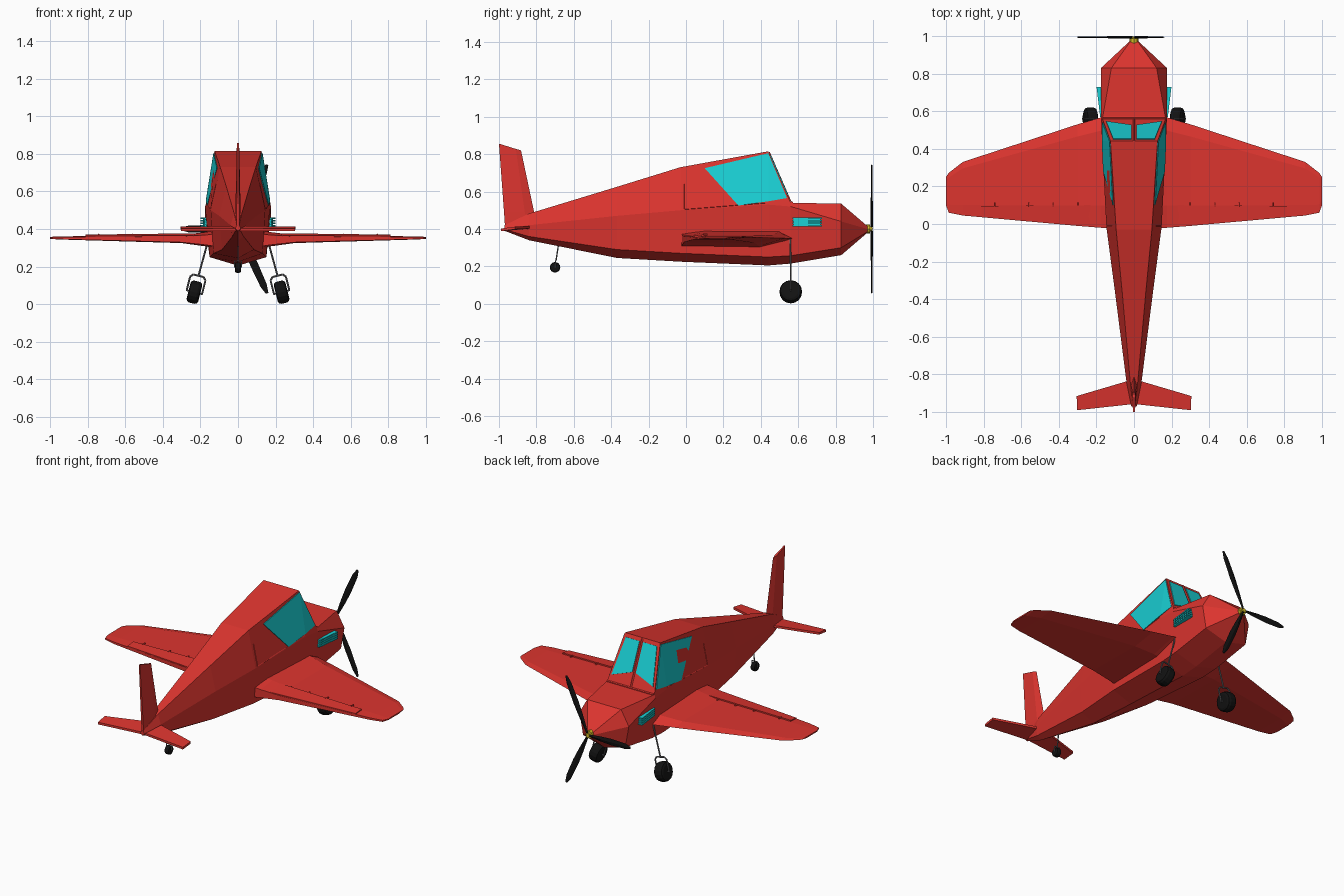
import bpy, bmesh, math
from mathutils import Vector, Matrix

if "Cube" in bpy.data.objects:
    bpy.data.objects.remove(bpy.data.objects["Cube"])


def material(name, rgb):
    m = bpy.data.materials.new(name)
    m.diffuse_color = (*rgb, 1)
    m.use_nodes = True
    m.node_tree.nodes["Principled BSDF"].inputs["Base Color"].default_value = m.diffuse_color
    return m


RED = material("red_paint", (0.72, 0.035, 0.028))
CYAN = material("cyan_glass", (0.01, 0.63, 0.66))
BLACK = material("black_rubber", (0.006, 0.006, 0.006))
YELLOW = material("yellow_hub", (0.65, 0.5, 0.02))
GREY = material("grey_metal", (0.13, 0.13, 0.14))


def finish(name, bm, mat, mirror=False):
    bmesh.ops.recalc_face_normals(bm, faces=bm.faces[:])
    me = bpy.data.meshes.new(name)
    bm.to_mesh(me)
    bm.free()
    me.materials.append(mat)
    ob = bpy.data.objects.new(name, me)
    bpy.context.collection.objects.link(ob)
    if mirror:
        ob.modifiers.new("mirror", 'MIRROR').use_mirror_merge = False
    return ob


def loft(name, rings, mat, mirror=False):
    bm = bmesh.new()
    vs = [[bm.verts.new(p) for p in r] for r in rings]
    n = len(vs[0])
    for a, b in zip(vs, vs[1:]):
        for i in range(n):
            j = (i + 1) % n
            bm.faces.new((a[i], a[j], b[j], b[i]))
    bm.faces.new(vs[0])
    bm.faces.new(vs[-1])
    return finish(name, bm, mat, mirror)


def slab(name, pts, offset, mat, mirror=False):
    """Solid between an outline and the same outline moved by offset."""
    return loft(name, [pts, [Vector(p) + Vector(offset) for p in pts]], mat, mirror)


def rods(name, paths, r, mat, mirror=False, sides=6):
    bm = bmesh.new()
    for path in paths:
        for a, b in zip(path, path[1:]):
            a, b = Vector(a), Vector(b)
            rot = (b - a).to_track_quat('Z', 'Y').to_matrix().to_4x4()
            bmesh.ops.create_cone(bm, cap_ends=True, segments=sides, radius1=r, radius2=r,
                                  depth=(b - a).length,
                                  matrix=Matrix.Translation((a + b) / 2) @ rot)
    return finish(name, bm, mat, mirror)


# Fuselage: y, top w/z, middle w/z, chine w/z, keel z
SECT = [
    (-0.97, 0.006, 0.42, 0.014, 0.405, 0.01, 0.397, 0.39),
    (-0.84, 0.02, 0.482, 0.04, 0.42, 0.03, 0.36, 0.34),
    (-0.37, 0.062, 0.625, 0.10, 0.47, 0.085, 0.29, 0.245),
    (-0.03, 0.095, 0.73, 0.145, 0.50, 0.13, 0.27, 0.225),
    (0.44, 0.125, 0.815, 0.17, 0.53, 0.15, 0.25, 0.205),
    (0.56, 0.168, 0.54, 0.175, 0.52, 0.152, 0.257, 0.215),
    (0.83, 0.12, 0.535, 0.175, 0.44, 0.15, 0.30, 0.26),
    (0.97, 0.02, 0.415, 0.025, 0.40, 0.02, 0.385, 0.38),
]
rings = []
for y, tw, tz, mw, mz, lw, lz, kz in SECT:
    rings.append([(tw, y, tz), (mw, y, mz), (lw, y, lz), (0, y, kz),
                  (-lw, y, lz), (-mw, y, mz), (-tw, y, tz)])
loft("fuselage", rings, RED)


def on_hull(y, z, out=0.0):
    """Point on the upper right side of the fuselage."""
    a, b = next((a, b) for a, b in zip(SECT, SECT[1:]) if a[0] <= y <= b[0])
    t = (y - a[0]) / (b[0] - a[0])
    tw, tz, mw, mz = [a[i] + (b[i] - a[i]) * t for i in range(1, 5)]
    k = max(0, min(1, (z - mz) / (tz - mz)))
    return (mw + (tw - mw) * k + out, y, z)


# Side windows, in two flat panes meeting at the windscreen post
for name, pane in (("side_window", [(0.10, 0.725), (0.44, 0.805), (0.44, 0.548), (0.28, 0.525)]),
                   ("side_window_corner", [(0.44, 0.805), (0.54, 0.565), (0.44, 0.548)])):
    slab(name, [on_hull(y, z, -0.008) for y, z in pane], (0.012, 0, 0), CYAN, True)
rods("door_seam", [[on_hull(-0.01, 0.64), on_hull(-0.01, 0.505), on_hull(0.43, 0.54)]],
     0.002, RED, True, 4)

# Windscreen panes on the sloping front, with centre post and sill
screen = lambda x, t, o=0: (x, 0.44 + 0.12 * t + o, 0.815 - 0.275 * t + o * 0.43)
slab("windscreen", [screen(x, t, -0.006) for x, t in
                    ((0.013, 0.08), (0.11, 0.08), (0.148, 0.86), (0.013, 0.7))],
     (0, 0.01, 0.0043), CYAN, True)
rods("windscreen_post", [[screen(0, 0.02), screen(0, 0.98)]], 0.006, RED, sides=4)
rods("windscreen_sill", [[(-0.165, 0.565, 0.54), (0.165, 0.565, 0.54)]], 0.008, RED)

# Wings: x, leading y, trailing y, top z, bottom z
wing = []
for x, le, te, zt, zb in ((0.10, 0.58, -0.025, 0.395, 0.295), (0.175, 0.567, -0.02, 0.383, 0.308),
                          (0.30, 0.53, -0.01, 0.368, 0.325), (0.91, 0.33, 0.045, 0.361, 0.343),
                          (0.985, 0.272, 0.06, 0.359, 0.346), (1.0, 0.25, 0.10, 0.357, 0.348)):
    c, m = le - te, (zt + zb) / 2
    wing.append([(x, le, m + 0.004), (x, le - c * 0.12, zt), (x, te + c * 0.2, zt), (x, te, m + (zt - m) * 0.6),
                 (x, te, m + (zb - m) * 0.8), (x, le - c * 0.3, zb)])
loft("wing", wing, RED, True)
slab("aileron", [(0.23, 0.10, 0.362), (0.81, 0.095, 0.355), (0.81, 0.036, 0.348), (0.23, -0.013, 0.35)],
     (0, 0, 0.015), RED, True)
rods("aileron_hinge", [[(x, 0.09, 0.37), (x, 0.115, 0.37)] for x in (0.30, 0.43, 0.56, 0.74)],
     0.005, RED, True)

# Tailplane and fin
slab("tailplane", [(0.0, -0.825, 0.403), (0.305, -0.915, 0.398), (0.302, -0.99, 0.388), (0.0, -0.957, 0.39)],
     (0, 0, 0.014), RED, True)
fin = []
for z, front, back, w in ((0.40, -0.79, -0.967, 0.014), (0.49, -0.812, -0.973, 0.014)):
    fin.append([(0, front, z), (w, front - 0.05, z), (w * 0.5, back, z),
                (-w * 0.5, back, z), (-w, front - 0.05, z)])
fin.append([(0, -0.882, 0.82), (0.007, -0.91, 0.828), (0.004, -1.0, 0.856),
            (-0.004, -1.0, 0.856), (-0.007, -0.91, 0.828)])
loft("fin", fin, RED)

# Propeller
rods("propeller_hub", [[(0, 0.955, 0.40), (0, 0.985, 0.40)]], 0.024, YELLOW, sides=8)
rods("propeller_cap", [[(0, 0.98, 0.40), (0, 0.998, 0.40)]], 0.013, YELLOW, sides=8)
for i, (tx, tz) in enumerate(((-0.30, 0), (0.155, 0.342), (0.155, -0.342))):
    d = Vector((tx, 0, tz))
    p = Vector((-tz, 0, tx)).normalized()
    blade = []
    for t, w, h in ((0.03, 0.007, 0.006), (0.3, 0.016, 0.006), (0.55, 0.021, 0.005),
                    (0.88, 0.018, 0.004), (1, 0.007, 0.003)):
        c = Vector((0, 0.993, 0.40)) + d * t
        blade.append([c + p * w, c + Vector((0, h, 0)), c - p * w, c - Vector((0, h, 0))])
    loft(f"propeller_blade_{i + 1}", blade, BLACK)

# Exhaust vents: wedge slats over a recessed backing
for z in (0.418, 0.431, 0.444, 0.457):
    slab("vent_slat", [(0.165, 0.57, z - 0.004), (0.18, 0.57, z - 0.004), (0.199, 0.728, z - 0.004),
                       (0.165, 0.728, z - 0.004)], (0, 0, 0.008), CYAN, True)
slab("vent_backing", [(0.16, 0.575, 0.416), (0.176, 0.575, 0.416), (0.187, 0.72, 0.416),
                      (0.16, 0.72, 0.416)], (0, 0, 0.04), CYAN, True)


def wheel(name, centre, r, width, tilt, mirror):
    bm = bmesh.new()
    place = Matrix.Translation(centre) @ Matrix.Rotation(tilt, 4, 'Y') @ Matrix.Rotation(math.pi / 2, 4, 'Y')
    bmesh.ops.create_cone(bm, cap_ends=True, segments=16, radius1=r, radius2=r, depth=width, matrix=place)
    ob = finish(name, bm, BLACK, mirror)
    b = ob.modifiers.new("round", 'BEVEL')
    b.width, b.segments, b.angle_limit = width * 0.27, 2, math.radians(40)
    return ob


# Main landing gear: leaning leg, fork and wheel
tilt = math.radians(-14)
C = Vector((0.232, 0.56, 0.064))
wheel("main_wheel", C, 0.06, 0.064, tilt, True)
R = Matrix.Rotation(tilt, 3, 'Y')
g = lambda x, z: C + R @ Vector((x, 0, z))
rods("main_fork", [[g(-0.042, 0), g(-0.042, 0.075), g(-0.028, 0.09), g(0.028, 0.09),
                    g(0.042, 0.075), g(0.042, 0)], [g(-0.045, 0), g(0.045, 0)]], 0.005, GREY, True)
rods("main_leg", [[g(0, 0.088), (0.15, 0.557, 0.37)]], 0.005, GREY, True)

# Tail wheel
wheel("tail_wheel", Vector((0, -0.70, 0.195)), 0.028, 0.032, 0, False)
rods("tail_leg", [[(0, -0.682, 0.315), (0, -0.695, 0.23)],
                  [(-0.019, -0.70, 0.195), (-0.019, -0.697, 0.23), (0.019, -0.697, 0.23), (0.019, -0.70, 0.195)]],
     0.0035, GREY)
